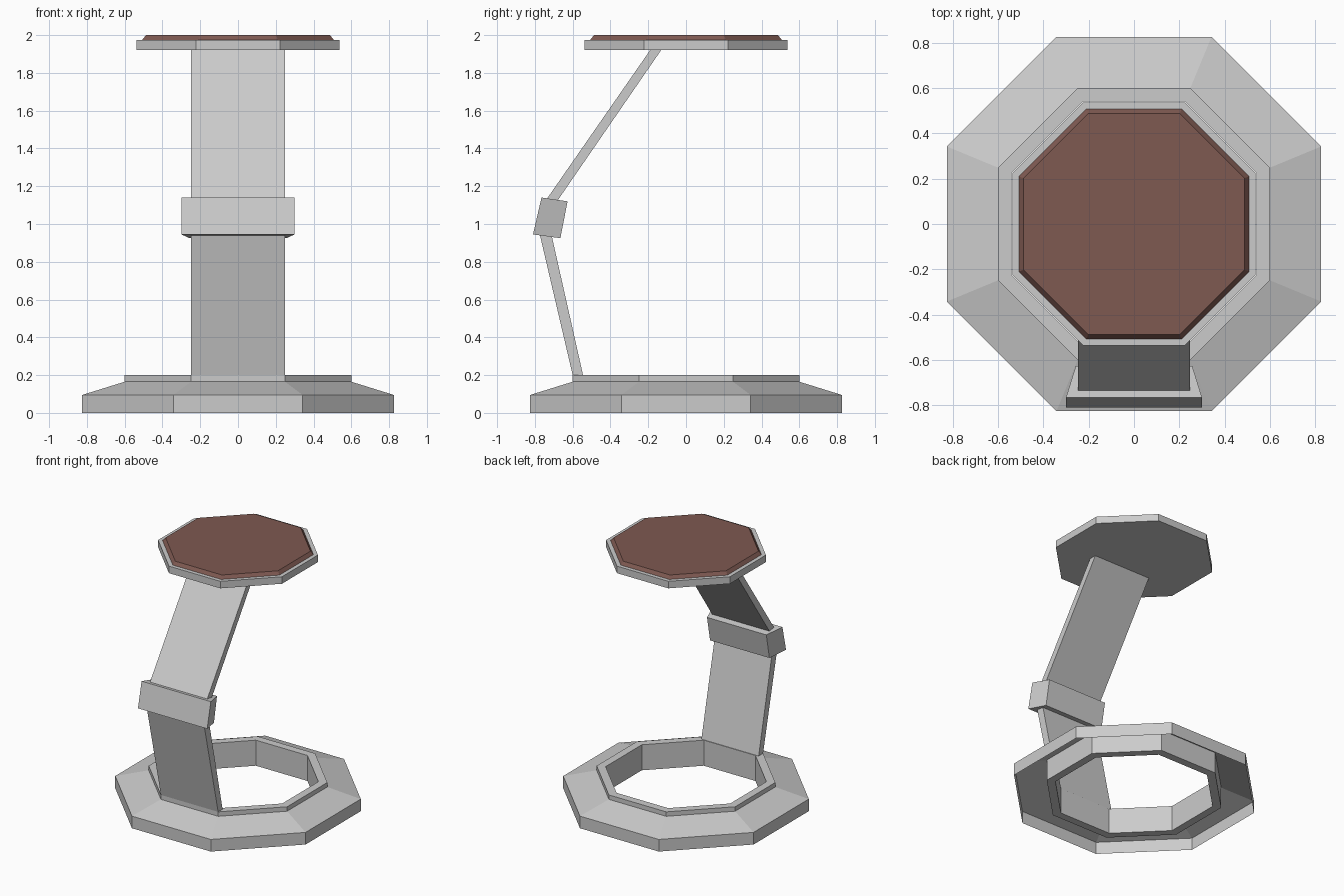
import bpy, bmesh, math

if "Cube" in bpy.data.objects:
    bpy.data.objects.remove(bpy.data.objects["Cube"])


def finish(name, bm):
    bmesh.ops.recalc_face_normals(bm, faces=bm.faces)
    mesh = bpy.data.meshes.new(name)
    bm.to_mesh(mesh)
    bm.free()
    obj = bpy.data.objects.new(name, mesh)
    bpy.context.collection.objects.link(obj)
    return obj


def octagon_lathe(name, profile, closed=False, caps=False):
    """Sweep a profile of (flat radius, z) around an octagon."""
    bm = bmesh.new()
    rings = []
    for r, z in profile:
        c = r / math.cos(math.pi / 8)
        angles = [math.pi / 8 + k * math.pi / 4 for k in range(8)]
        rings.append([bm.verts.new((c * math.cos(a), c * math.sin(a), z)) for a in angles])
    pairs = list(zip(rings, rings[1:]))
    if closed:
        pairs.append((rings[-1], rings[0]))
    for low, high in pairs:
        for k in range(8):
            n = (k + 1) % 8
            bm.faces.new((low[k], low[n], high[n], high[k]))
    if caps:
        bm.faces.new(rings[0])
        bm.faces.new(rings[-1])
    return finish(name, bm)


def side_prism(name, profile):
    """Mirror a side profile of (y, z, half width) across x = 0."""
    bm = bmesh.new()
    left = [bm.verts.new((-w, y, z)) for y, z, w in profile]
    right = [bm.verts.new((w, y, z)) for y, z, w in profile]
    bm.faces.new(left)
    bm.faces.new(right)
    for i in range(len(profile)):
        j = (i + 1) % len(profile)
        bm.faces.new((left[i], left[j], right[j], right[i]))
    return finish(name, bm)


# Base: upright ring with a sloped skirt that is open underneath
octagon_lathe("base_ring", [(0.54, 0), (0.60, 0), (0.60, 0.20), (0.54, 0.20)], closed=True)
octagon_lathe("base_skirt", [(0.825, 0), (0.825, 0.095), (0.60, 0.165)])

# Bent support: two slabs running into a tapered knee block
W = 0.248
side_prism("lower_arm", [(-0.60, 0.20, W), (-0.545, 0.20, W),
                         (-0.725, 1.0, W), (-0.787, 1.0, W)])
side_prism("knee_block", [(-0.765, 1.14, 0.30), (-0.81, 0.945, 0.30),
                          (-0.665, 0.925, 0.257), (-0.627, 1.12, 0.257)])
side_prism("upper_arm", [(-0.77, 1.085, W), (-0.707, 1.085, W),
                         (-0.132, 1.92, W), (-0.19, 1.92, W)])

# Seat: grey plate with a brown chamfered pad
octagon_lathe("seat_plate", [(0.537, 1.92), (0.537, 1.975)], caps=True)
pad = octagon_lathe("seat_pad", [(0.507, 1.97), (0.507, 1.975), (0.487, 2.0)], caps=True)
brown = bpy.data.materials.new("brown_pad")
brown.diffuse_color = (0.21, 0.10, 0.083, 1)
brown.use_nodes = True
brown.node_tree.nodes["Principled BSDF"].inputs["Base Color"].default_value = brown.diffuse_color
pad.data.materials.append(brown)
